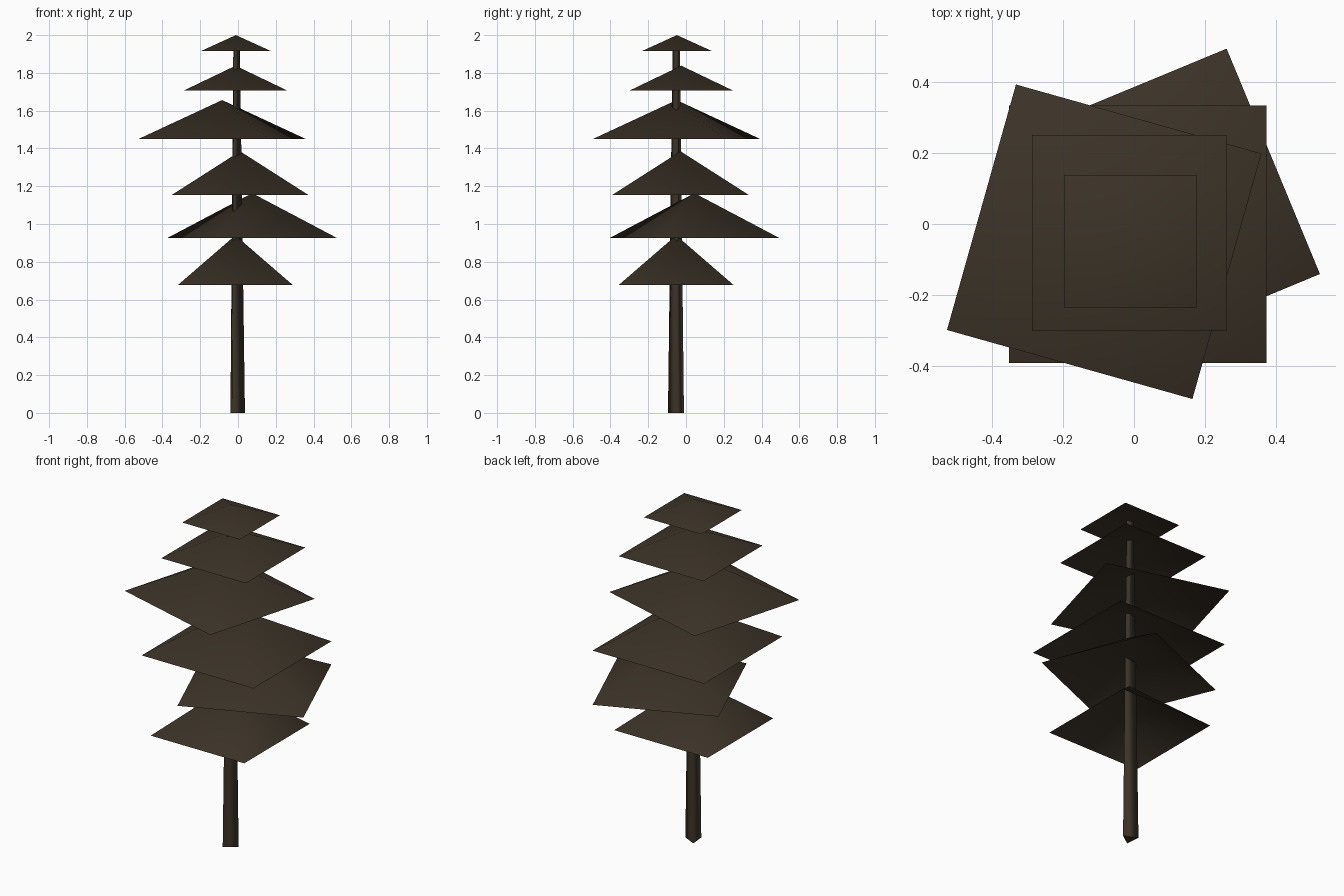
import bpy, bmesh, math
from mathutils import Vector

cube = bpy.data.objects.get("Cube")
if cube:
    bpy.data.objects.remove(cube, do_unlink=True)

brown = bpy.data.materials.new("dark_brown")
brown.use_nodes = True
colour = (0.045, 0.033, 0.021, 1)
brown.diffuse_color = colour
shader = brown.node_tree.nodes["Principled BSDF"]
shader.inputs["Base Color"].default_value = colour
shader.inputs["Roughness"].default_value = 0.9


def ring(bm, centre, radius, sides, angle):
    """Add a horizontal ring of vertices, first one at the given angle."""
    turns = [math.radians(angle) + math.tau * i / sides for i in range(sides)]
    return [bm.verts.new(Vector(centre) + radius * Vector((math.cos(t), math.sin(t), 0)))
            for t in turns]


def finish(bm, name):
    mesh = bpy.data.meshes.new(name)
    bm.to_mesh(mesh)
    bm.free()
    mesh.materials.append(brown)
    obj = bpy.data.objects.new(name, mesh)
    bpy.context.collection.objects.link(obj)


def foliage(name, x, y, base, tip, radius, angle):
    """Hollow four-sided canopy, smooth shaded and open underneath."""
    bm = bmesh.new()
    rim = ring(bm, (x, y, base), radius, 4, angle)
    apex = bm.verts.new((x, y, tip))
    for i in range(4):
        bm.faces.new((rim[i], rim[(i + 1) % 4], apex)).smooth = True
    finish(bm, name)


# Tapered three-sided trunk with flat ends
bm = bmesh.new()
low = ring(bm, (-0.012, -0.051, 0), 0.049, 3, 5)
high = ring(bm, (-0.012, -0.051, 1.95), 0.022, 3, 5)
for i in range(3):
    j = (i + 1) % 3
    bm.faces.new((low[i], low[j], high[j], high[i])).smooth = True
bm.faces.new(low[::-1])
bm.faces.new(high)
finish(bm, "trunk")

# Foliage tiers, bottom to top: x, y, base, tip, corner radius, angle
tiers = [
    (-0.014, -0.052, 0.677, 0.94, 0.430, 45),
    (0.075, 0.045, 0.926, 1.163, 0.486, 67.5),
    (0.011, -0.029, 1.153, 1.385, 0.513, 45),
    (-0.084, -0.050, 1.450, 1.656, 0.508, 29.3),
    (-0.013, -0.025, 1.706, 1.838, 0.389, 45),
    (-0.011, -0.048, 1.915, 2.0, 0.264, 45),
]
for number, tier in enumerate(tiers, 1):
    foliage(f"foliage_tier_{number}", *tier)
